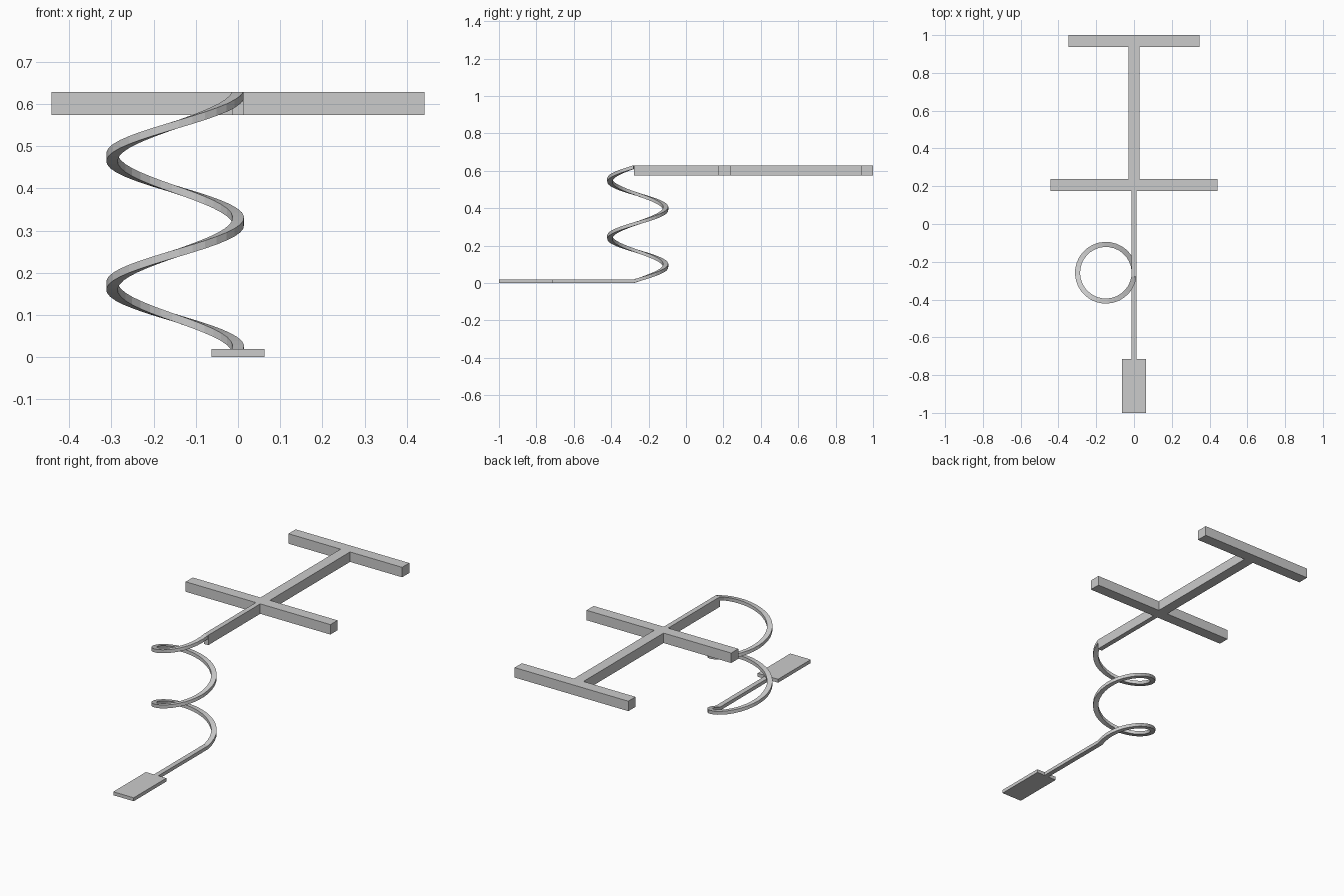
import bpy, bmesh
from math import sin, cos, pi, radians

if "Cube" in bpy.data.objects:
    bpy.data.objects.remove(bpy.data.objects["Cube"])


def mesh_object(name, bm):
    bmesh.ops.recalc_face_normals(bm, faces=bm.faces)
    me = bpy.data.meshes.new(name)
    bm.to_mesh(me)
    bm.free()
    ob = bpy.data.objects.new(name, me)
    bpy.context.collection.objects.link(ob)
    return ob


def box(name, half_w, y0, y1, z0, z1):
    """Box symmetric about x = 0."""
    bm = bmesh.new()
    bmesh.ops.create_cube(bm, size=1)
    for v in bm.verts:
        v.co = (v.co.x * 2 * half_w,
                y0 + (v.co.y + 0.5) * (y1 - y0),
                z0 + (v.co.z + 0.5) * (z1 - z0))
    return mesh_object(name, bm)


THIN = 0.0135             # half width of the thin rod
ROD_H = 0.019             # height of the lower rod
TOP0, TOP1 = 0.574, 0.629  # upper frame heights
JOIN_Y = -0.279           # where the rods meet the coil

# Lower paddle and its rod
box("lower_paddle", 0.0625, -1.0, -0.715, 0, ROD_H)
box("lower_rod", THIN, -0.715, JOIN_Y, 0, ROD_H)

# Upper frame: narrow neck, wide spine and two cross bars
box("upper_neck", THIN, JOIN_Y, 0.175, TOP0, TOP1)
box("upper_spine", 0.029, 0.237, 0.937, TOP0, TOP1)
box("middle_cross_bar", 0.4425, 0.175, 0.237, TOP0, TOP1)
box("rear_cross_bar", 0.3475, 0.937, 1.0, TOP0, TOP1)

# Coil: rectangular section swept two turns upward
CX, CY, R, STEPS = -0.149, -0.258, 0.15, 64
bm = bmesh.new()
rings = []
for i in range(STEPS + 1):
    t = i / STEPS
    a = radians(-8) + 4 * pi * t
    z = t * (TOP1 - ROD_H)
    rings.append([bm.verts.new((CX + (R + dr) * cos(a), CY + (R + dr) * sin(a), z + dz))
                  for dr, dz in ((-THIN, 0), (THIN, 0), (THIN, ROD_H), (-THIN, ROD_H))])
for r0, r1 in zip(rings, rings[1:]):
    for k in range(4):
        j = (k + 1) % 4
        bm.faces.new((r0[k], r0[j], r1[j], r1[k]))
bm.faces.new(rings[0])
bm.faces.new(rings[-1])
mesh_object("coil", bm)
